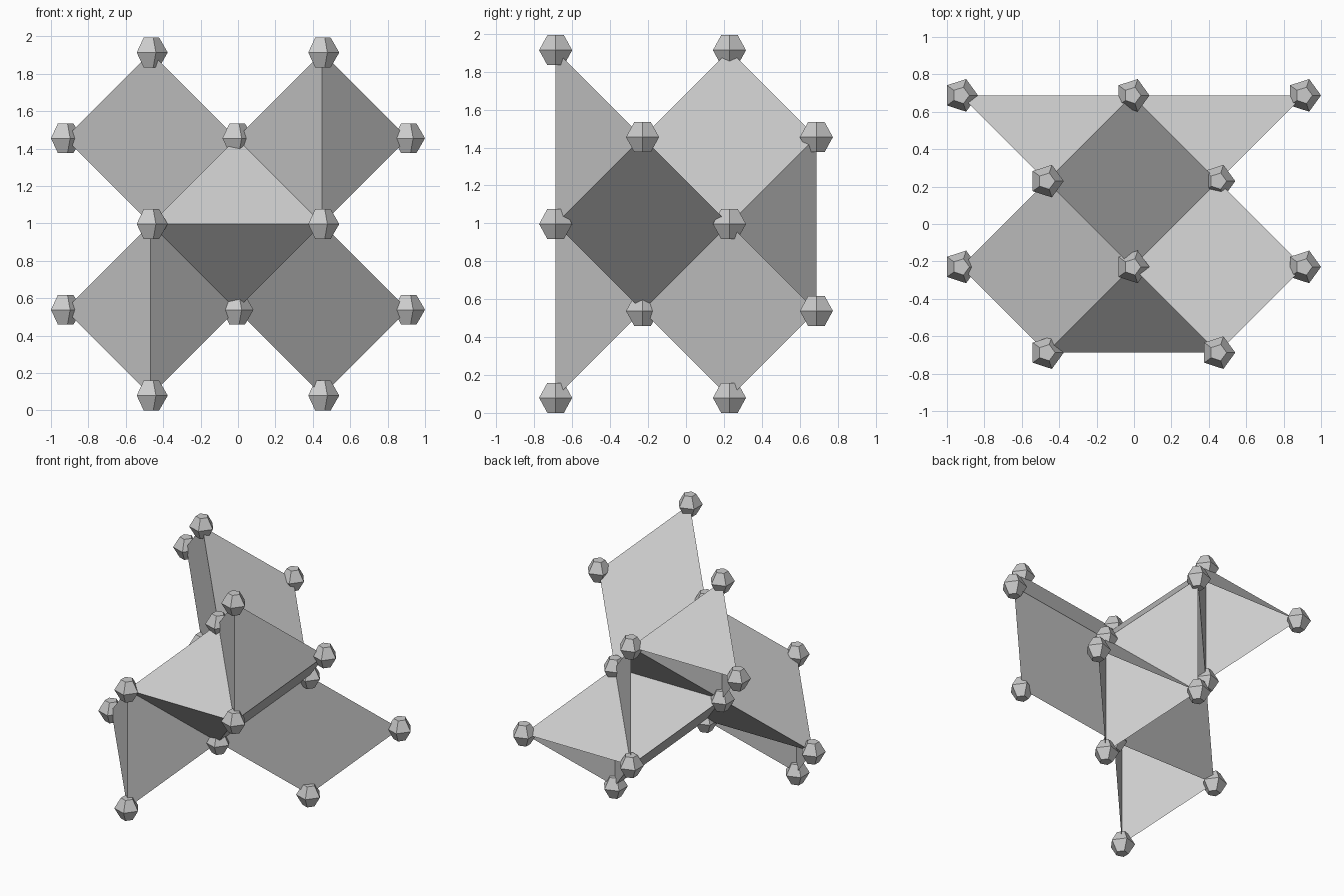
import bpy, bmesh, math
from itertools import combinations
from mathutils import Vector

cube = bpy.data.objects.get("Cube")
if cube:
    bpy.data.objects.remove(cube)

UNIT = 0.4585
KNOB = UNIT / 5
KNOB_TOP = KNOB * math.cos(math.radians(30))
ORIGIN = Vector((-0.0088, 0, 2 * UNIT + KNOB_TOP))
X, Y, Z = Vector((1, 0, 0)), Vector((0, 1, 0)), Vector((0, 0, 1))

grey = bpy.data.materials.new("plain grey")
grey.use_nodes = True
COLOUR = (0.6, 0.6, 0.6, 1)
grey.diffuse_color = COLOUR
grey.node_tree.nodes["Principled BSDF"].inputs["Base Color"].default_value = COLOUR


def add_object(name, mesh, location=(0, 0, 0)):
    obj = bpy.data.objects.new(name, mesh)
    obj.location = location
    bpy.context.collection.objects.link(obj)
    return obj


def to_mesh(bm, name):
    mesh = bpy.data.meshes.new(name)
    bm.to_mesh(mesh)
    bm.free()
    mesh.materials.append(grey)
    return mesh


def cell(mid, along, step):
    """Four corners of a wedge: one edge, and a crossed edge one step away."""
    mid = Vector(mid)
    far, across = mid + step, along.cross(step)
    return [mid + along, mid - along, far + across, far - across]


def triangles(corners):
    """The four faces of a wedge, each with the wedge's middle."""
    middle = sum(corners, Vector()) / 4
    return [(tuple(sorted(tuple(p) for p in tri)), middle) for tri in combinations(corners, 3)]


# Closed wedges: the centre ones, then the arm pairs repeated by a half turn
solids = [cell((0, -1.5, 0), X, Y), cell((0, 0.5, 0), X, -Y), cell((1, -0.5, 1), X, -Y)]
arms = [
    cell((1, -0.5, 0), Y, -X), cell((1, -0.5, 0), Y, Z),
    cell((0, 0.5, 0), X, Z), cell((0, 0.5, 1), Y, -X),
]
solids += arms + [[Vector((-p.x, p.y, -p.z)) for p in c] for c in arms]

# Open wedges: the face opposite the first corner is left out
opens = [
    cell((-1, 0.5, 1), Z, Y), cell((1, 0.5, -1), Z, Y),
    cell((-1, -1.5, -1), Z, Y), cell((0, 0.5, 0), X, Y),
]

# Triangles shared by two closed wedges cancel out
skin = {}
for c in solids:
    for tri, middle in triangles(c):
        if tri in skin:
            del skin[tri]
        else:
            skin[tri] = middle
for c in opens:
    for tri, middle in triangles(c):
        if tuple(c[0]) in tri:
            skin.setdefault(tri, middle)

# Body with every face turned away from its own wedge
corners = sorted({p for tri in skin for p in tri})
bm = bmesh.new()
verts = {p: bm.verts.new(Vector(p) * UNIT + ORIGIN) for p in corners}
for tri, middle in skin.items():
    a, b, c = (Vector(p) for p in tri)
    outward = (b - a).cross(c - a).dot(a - middle) > 0
    bm.faces.new([verts[p] for p in (tri if outward else tri[::-1])])
bmesh.ops.dissolve_limit(bm, angle_limit=math.radians(1),
                         verts=bm.verts[:], edges=bm.edges[:])
add_object("faceted_body", to_mesh(bm, "faceted_body"))

# Five-sided knob: narrow, wide and narrow rings with flat ends
bm = bmesh.new()
rings = []
for radius, z in ((KNOB / 2, -KNOB_TOP), (KNOB, 0), (KNOB / 2, KNOB_TOP)):
    angles = [math.tau * i / 5 for i in range(5)]
    rings.append([bm.verts.new((radius * math.cos(a), radius * math.sin(a), z)) for a in angles])
for low, high in zip(rings, rings[1:]):
    for i in range(5):
        j = (i + 1) % 5
        bm.faces.new((low[i], low[j], high[j], high[i]))
bm.faces.new(rings[0][::-1])
bm.faces.new(rings[-1])
knob = to_mesh(bm, "corner_knob")

for p in corners:
    add_object("corner_knob", knob, Vector(p) * UNIT + ORIGIN)
